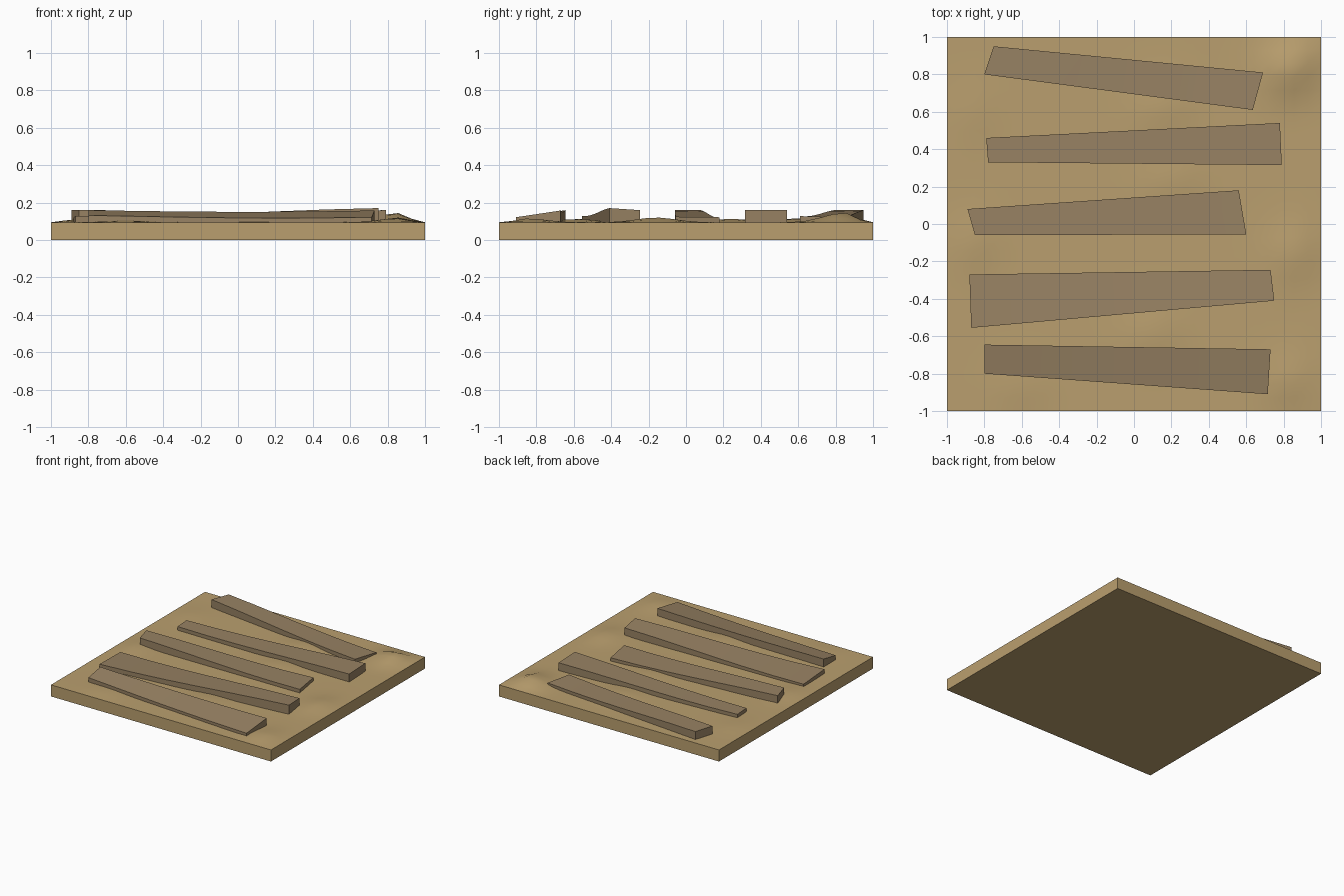
import bpy, bmesh, math

if "Cube" in bpy.data.objects:
    bpy.data.objects.remove(bpy.data.objects["Cube"])


def material(name, rgb):
    m = bpy.data.materials.new(name)
    m.diffuse_color = (*rgb, 1)
    m.use_nodes = True
    m.node_tree.nodes["Principled BSDF"].inputs["Base Color"].default_value = m.diffuse_color
    return m


EARTH = material("sandy earth", (0.49, 0.347, 0.157))
WOOD = material("weathered wood", (0.314, 0.224, 0.126))
TOP = 0.095


def finish(bm, name, mat, angle):
    bmesh.ops.recalc_face_normals(bm, faces=bm.faces)
    me = bpy.data.meshes.new(name)
    bm.to_mesh(me)
    bm.free()
    me.materials.append(mat)
    ob = bpy.data.objects.new(name, me)
    bpy.context.collection.objects.link(ob)
    bpy.ops.object.select_all(action='DESELECT')
    ob.select_set(True)
    bpy.context.view_layer.objects.active = ob
    bpy.ops.object.shade_smooth_by_angle(angle=math.radians(angle))
    return ob


# Ground: square slab whose top swells into a few low mounds (x, y, height)
MOUNDS = [(0.85, 0.84, 0.05), (0.88, -0.16, 0.026), (0.85, -0.85, 0.02),
          (-0.91, -0.1, 0.02), (0.15, 0.62, 0.022), (0.1, -0.58, 0.018),
          (0.2, 0.24, 0.018), (-0.6, -0.9, 0.01), (-0.9, 0.6, 0.01)]


def mound_height(x, y):
    h = sum(a * math.exp(-((x - cx) ** 2 + (y - cy) ** 2) / 0.022)
            for cx, cy, a in MOUNDS)
    edge = max(0, min(1, (1 - max(abs(x), abs(y))) / 0.14))
    return TOP + h * edge


bm = bmesh.new()
bmesh.ops.create_grid(bm, x_segments=28, y_segments=28, size=1)
for v in bm.verts:
    v.co.z = mound_height(v.co.x, v.co.y)
rim = [e for e in bm.edges if e.is_boundary]
ext = bmesh.ops.extrude_edge_only(bm, edges=rim)["geom"]
for v in ext:
    if isinstance(v, bmesh.types.BMVert):
        v.co.z = 0
bmesh.ops.contextual_create(
    bm, geom=[e for e in ext if isinstance(e, bmesh.types.BMEdge) and e.is_boundary])
finish(bm, "ground_tile", EARTH, 35)


# Planks: warped boards lofted between a left end and a right end.
# Corners (x, y, top z): left front, left back, right front, right back
PLANKS = [
    ((-0.80, 0.80, .162), (-0.75, 0.95, .16), (0.635, 0.61, .128), (0.69, 0.81, .122)),
    ((-0.78, 0.33, .125), (-0.79, 0.46, .125), (0.79, 0.315, .16), (0.78, 0.54, .16)),
    ((-0.85, -.06, .162), (-0.89, 0.08, .16), (0.60, -.055, .125), (0.56, 0.18, .122)),
    ((-0.87, -.555, .13), (-0.88, -.27, .118), (0.75, -0.41, .171), (0.73, -.245, .16)),
    ((-0.80, -0.80, .132), (-0.80, -.645, .16), (.715, -0.91, .122), (0.73, -0.67, .158)),
]


def plank(i, lf, lb, rf, rb):
    bm = bmesh.new()
    rings = []
    for t in (0, 0.17, 0.33, 0.5, 0.67, 0.83, 1):
        s = t * t * (3 - 2 * t)
        sag = 0.008 * math.sin(math.pi * t)
        pts = []
        for a, b in ((lf, rf), (lb, rb)):
            pts.append((a[0] + (b[0] - a[0]) * t, a[1] + (b[1] - a[1]) * t,
                        a[2] + (b[2] - a[2]) * s - sag))
        f, k = pts
        ring = [(f[0], f[1], 0.08), f, k, (k[0], k[1], 0.08)]
        rings.append([bm.verts.new(p) for p in ring])
    for a, b in zip(rings, rings[1:]):
        for j in range(4):
            n = (j + 1) % 4
            bm.faces.new((a[j], a[n], b[n], b[j]))
    bm.faces.new(rings[0])
    bm.faces.new(rings[-1])
    finish(bm, f"plank_{i}", WOOD, 30)


for i, corners in enumerate(PLANKS, 1):
    plank(i, *corners)
